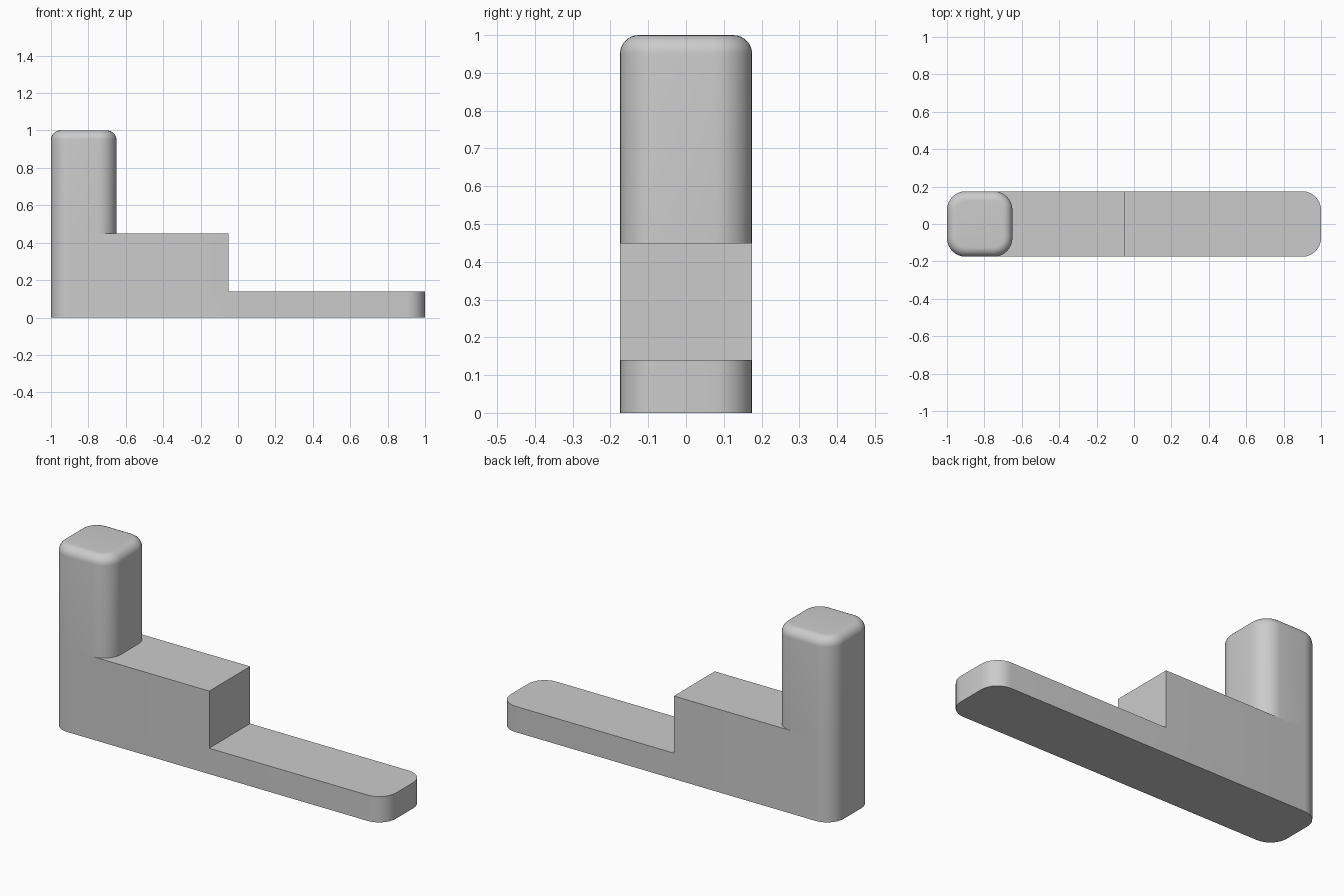
import bpy, bmesh, math

if "Cube" in bpy.data.objects:
    bpy.data.objects.remove(bpy.data.objects["Cube"], do_unlink=True)

HALF = 0.175      # half the depth of every part
CORNER = 0.1      # rounding of the upright corners
RIM = 0.05        # rounding of the column's top edge
STEP_Z = 0.45

grey = bpy.data.materials.new("plain grey")
grey.use_nodes = True
COLOUR = (0.6, 0.6, 0.6, 1)
grey.diffuse_color = COLOUR
grey.node_tree.nodes["Principled BSDF"].inputs["Base Color"].default_value = COLOUR


def extrude_profile(profile):
    """Solid from an x-z outline, spanning the full depth."""
    bm = bmesh.new()
    face = bm.faces.new([bm.verts.new((x, -HALF, z)) for x, z in profile])
    moved = bmesh.ops.extrude_face_region(bm, geom=[face])["geom"]
    verts = [v for v in moved if isinstance(v, bmesh.types.BMVert)]
    bmesh.ops.translate(bm, verts=verts, vec=(0, 2 * HALF, 0))
    bmesh.ops.recalc_face_normals(bm, faces=bm.faces)
    return bm


def round_edges(bm, radius, test, segments=8):
    edges = [e for e in bm.edges if test(*[v.co for v in e.verts])]
    bmesh.ops.bevel(bm, geom=edges, offset=radius, segments=segments,
                    profile=0.5, affect='EDGES')


def finish(bm, name):
    bmesh.ops.recalc_face_normals(bm, faces=bm.faces)
    mesh = bpy.data.meshes.new(name)
    bm.to_mesh(mesh)
    bm.free()
    mesh.materials.append(grey)
    obj = bpy.data.objects.new(name, mesh)
    bpy.context.collection.objects.link(obj)
    bpy.ops.object.select_all(action='DESELECT')
    obj.select_set(True)
    bpy.context.view_layer.objects.active = obj
    bpy.ops.object.shade_smooth_by_angle(angle=math.radians(30))


def upright(a, b):
    return abs(a.x - b.x) + abs(a.y - b.y) < 1e-4


# Stepped base: low foot and middle step, rounded at both far ends
base = extrude_profile([(-1, 0), (1, 0), (1, 0.14), (-0.05, 0.14),
                        (-0.05, STEP_Z), (-1, STEP_Z)])
round_edges(base, CORNER, lambda a, b: upright(a, b) and abs(a.x) > 0.99)
finish(base, "stepped_base")

# Tall column standing flush on the end of the step
right = -1 + 2 * HALF
column = extrude_profile([(-1, STEP_Z), (right, STEP_Z), (right, 1), (-1, 1)])
round_edges(column, CORNER, upright)
round_edges(column, RIM, lambda a, b: min(a.z, b.z) > 0.999)
# Open the hidden underside where the column meets the step
hidden = [f for f in column.faces if all(v.co.z < STEP_Z + 1e-4 for v in f.verts)]
bmesh.ops.delete(column, geom=hidden, context='FACES')
finish(column, "column")
